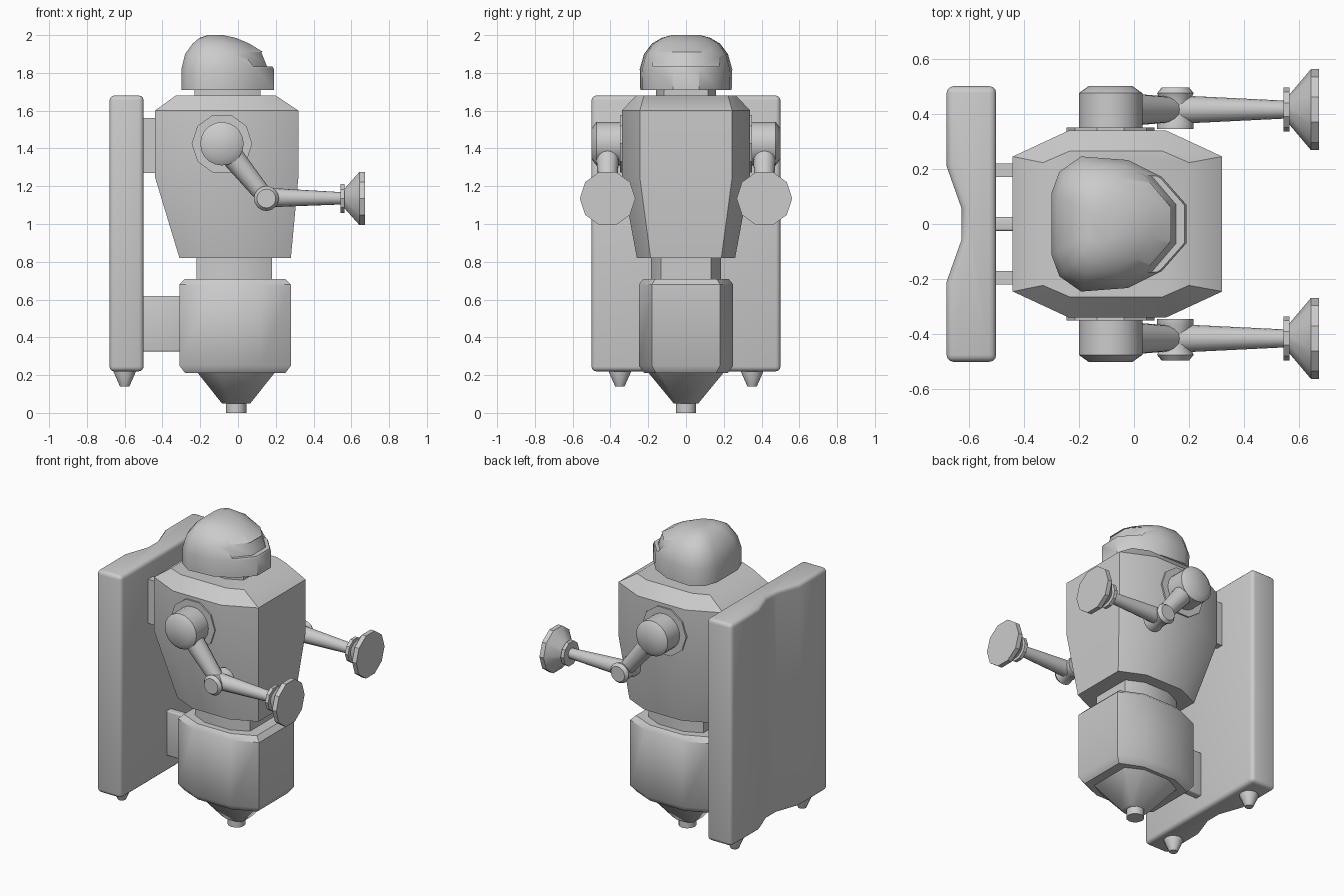
import bpy, bmesh
from math import cos, sin, tau, radians
from mathutils import Vector

if "Cube" in bpy.data.objects:
    bpy.data.objects.remove(bpy.data.objects["Cube"])


def finish(obj, angle=40):
    bpy.ops.object.select_all(action='DESELECT')
    bpy.context.view_layer.objects.active = obj
    obj.select_set(True)
    bpy.ops.object.shade_smooth_by_angle(angle=radians(angle))


def loft(name, rings, angle=40, bevel=0):
    """Skin equal-length rings of points and cap both ends."""
    bm = bmesh.new()
    loops = [[bm.verts.new(p) for p in ring] for ring in rings]
    n = len(loops[0])
    for a, b in zip(loops, loops[1:]):
        for i in range(n):
            j = (i + 1) % n
            bm.faces.new((a[i], a[j], b[j], b[i]))
    bm.faces.new(loops[0])
    bm.faces.new(loops[-1])
    bmesh.ops.recalc_face_normals(bm, faces=bm.faces)
    if bevel:
        sharp = [e for e in bm.edges if e.calc_face_angle() > 1]
        bmesh.ops.bevel(bm, geom=sharp, offset=bevel, segments=3, profile=0.5, affect='EDGES')
    me = bpy.data.meshes.new(name)
    bm.to_mesh(me)
    bm.free()
    obj = bpy.data.objects.new(name, me)
    bpy.context.collection.objects.link(obj)
    finish(obj, angle)
    return obj


def turned(name, start, direction, profile, segs=20, angle=40):
    """Lathe (distance, radius) pairs along a direction."""
    d = Vector(direction).normalized()
    u = Vector((1, 0, 0)) if abs(d.x) < 0.01 else Vector((0, 1, 0))
    v = d.cross(u)
    rings = [[Vector(start) + d * t + (u * cos(tau * i / segs) + v * sin(tau * i / segs)) * r
              for i in range(segs)] for t, r in profile]
    return loft(name, rings, angle)


def octagon(z, x0, x1, y, kx=0.46, ky=0.72):
    c, h = (x0 + x1) / 2, (x1 - x0) / 2
    q = [(h, -y * ky), (h, y * ky), (h * kx, y), (-h * kx, y),
         (-h, y * ky), (-h, -y * ky), (-h * kx, -y), (h * kx, -y)]
    return [(c + a, b, z) for a, b in q]


def box(name, x0, x1, y0, y1, z0, z1, bevel=0):
    q = [(x0, y0), (x1, y0), (x1, y1), (x0, y1)]
    return loft(name, [[(x, y, z) for x, y in q] for z in (z0, z1)], bevel=bevel)


# Body stack
loft("torso", [octagon(0.82, -0.31, 0.28, 0.26), octagon(1.25, -0.44, 0.32, 0.34),
               octagon(1.60, -0.44, 0.32, 0.34),
               octagon(1.68, -0.33, 0.20, 0.265, 0.63, 0.84)])
loft("waist", [octagon(0.70, -0.22, 0.18, 0.185), octagon(0.83, -0.22, 0.18, 0.185)], 50)
loft("pelvis", [octagon(0.21, -0.28, 0.25, 0.22), octagon(0.25, -0.31, 0.28, 0.25),
                octagon(0.68, -0.31, 0.28, 0.25), octagon(0.71, -0.28, 0.25, 0.225)])
loft("lower_cone", [octagon(0.05, -0.085, 0.065, 0.065), octagon(0.22, -0.22, 0.20, 0.205)], 50)
turned("main_nozzle", (-0.01, 0, 0), (0, 0, 1), [(0, 0.054), (0.06, 0.054)], 12)
loft("neck", [octagon(1.67, -0.23, 0.12, 0.16), octagon(1.72, -0.23, 0.12, 0.16)], 50)

# Helmet: one plan outline, rescaled at each height
half = [(0, .11), (.06, .19), (.22, .245), (.57, .232), (.82, .17), (1, .07)]
plan = half + [(x, -y) for x, y in reversed(half)]


def helmet_ring(z, x0, x1, y):
    return [(x0 + (x1 - x0) * a, b * y / 0.245, z) for a, b in plan]


helmet = loft("helmet", [helmet_ring(*r) for r in (
    (1.71, -.30, .19, .242), (1.82, -.30, .19, .245), (1.90, -.28, .15, .222),
    (1.955, -.24, .06, .18), (1.985, -.205, -.01, .13), (2.0, -.16, -.08, .075))])

# Recessed visor slot
slot = [(.3, -.175), (.3, .175), (.045, .175), (.135, .07), (.135, -.07), (.045, -.175)]
cutter = loft("visor_cutter", [[(x + (dx if x < .3 else 0), y, z) for x, y in slot]
                               for z, dx in ((1.835, .018), (1.91, -.012))])
cutter.hide_render = True
mod = helmet.modifiers.new("visor_slot", 'BOOLEAN')
mod.operation = 'DIFFERENCE'
mod.solver = 'EXACT'
mod.object = cutter
bpy.context.view_layer.objects.active = helmet
bpy.ops.object.modifier_apply(modifier=mod.name)
bpy.data.objects.remove(cutter)
finish(helmet)

# Backpack slab with a shallow groove down the back
back = [(-.50, .5), (-.68, .5), (-.68, .21), (-.625, .055)]
back += [(x, -y) for x, y in reversed(back)]
loft("backpack", [[(x, y, z) for x, y in back] for z in (0.22, 1.68)], bevel=0.025)
box("lower_bracket", -0.51, -0.29, -0.025, 0.025, 0.325, 0.62, 0.008)

for s, side in ((-1, "right"), (1, "left")):
    y = s * 0.415
    box(side + "_upper_bracket", -0.51, -0.42, s * 0.195 - 0.025, s * 0.195 + 0.025, 1.27, 1.56)
    turned(side + "_thruster", (-0.60, s * 0.35, 0.23), (0, 0, -1),
           [(0, .058), (.015, .058), (.09, .025)], 12)
    # Shoulder
    turned(side + "_shoulder_plate", (-0.085, s * 0.30, 1.425), (0, s, 0),
           [(0, .16), (.05, .16)], 10, 30)
    turned(side + "_shoulder", (-0.085, s * 0.33, 1.425), (0, s, 0),
           [(0, .115), (.145, .115), (.17, .08)])
    # Arm
    shoulder, elbow = Vector((-0.085, y, 1.425)), Vector((0.15, y, 1.135))
    arm = elbow - shoulder
    turned(side + "_upper_arm", shoulder, arm, [(0, .065), (arm.length, .045)], 16)
    turned(side + "_elbow", (0.15, s * 0.345, 1.135), (0, s, 0),
           [(0, .066), (.02, .066), (.045, .056), (.105, .056), (.13, .066), (.15, .05)], 16)
    turned(side + "_forearm", (0.15, y, 1.14), (1, 0, -0.01), [(0, .052), (.41, .032)], 16)
    # Hand
    turned(side + "_wrist", (0.543, y, 1.135), (1, 0, 0), [(0, .08), (.022, .08)], 10, 30)
    turned(side + "_hand", (0.56, y, 1.135), (1, 0, 0),
           [(0, .05), (.082, .147), (.112, .147)], 10, 30)
